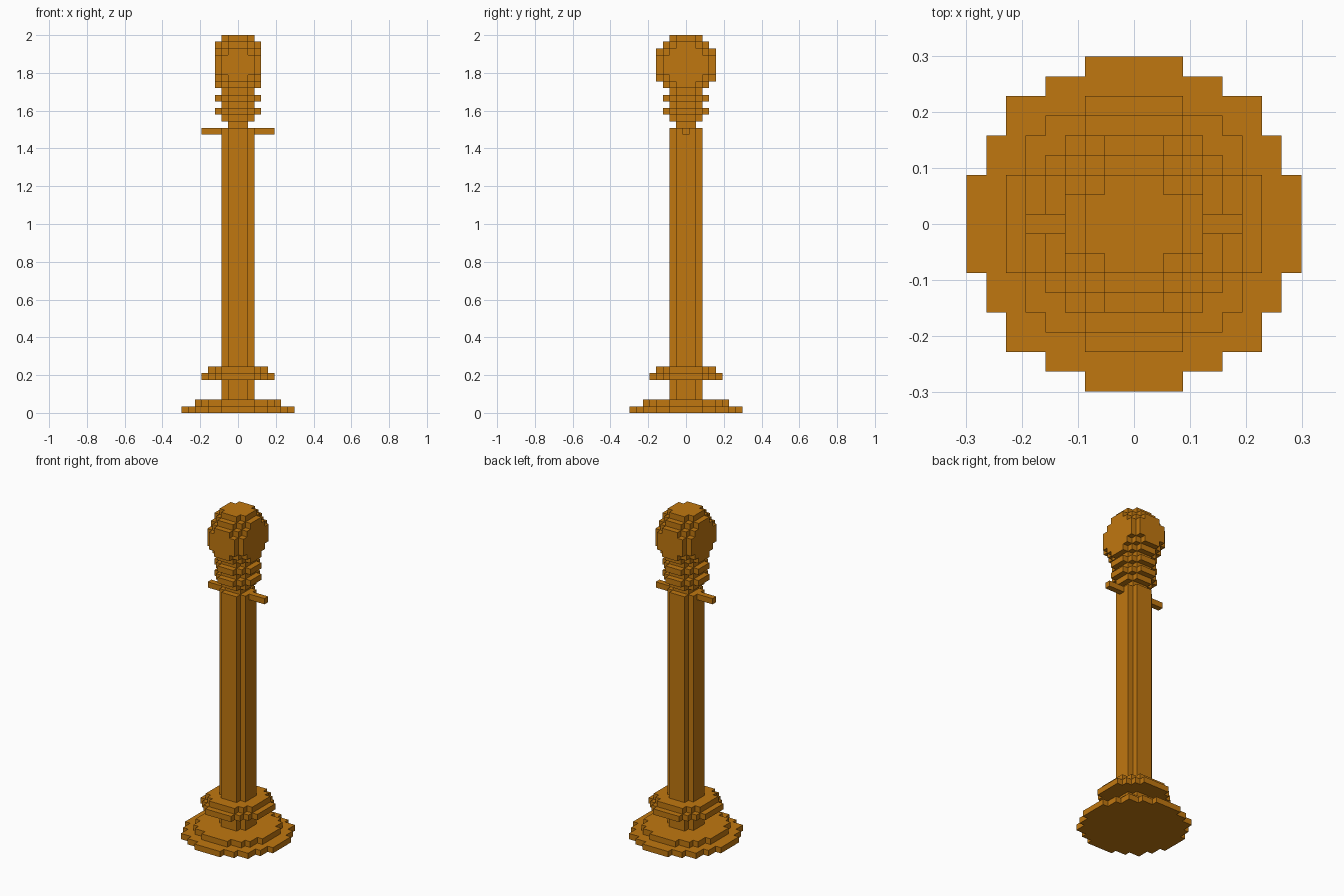
import bpy
import bmesh
import math

cube = bpy.data.objects.get("Cube")
if cube:
    bpy.data.objects.remove(cube, do_unlink=True)

U = 2 / 57  # size of one block; the post is 57 blocks tall

# Single ochre colour
ochre = bpy.data.materials.new("ochre")
ochre.use_nodes = True
colour = (0.53, 0.185, 0.005, 1)
ochre.diffuse_color = colour
bsdf = ochre.node_tree.nodes["Principled BSDF"]
bsdf.inputs["Base Color"].default_value = colour
bsdf.inputs["Roughness"].default_value = 0.8


def disc_outline(r2, x_limit):
    """Stepped outline of a blocky disc: all cells with i*i + j*j <= r2."""
    n = math.isqrt(int(r2))
    right = []
    for j in range(-n, n + 1):
        w = min(math.isqrt(int(r2 - j * j)), x_limit) + 0.5
        if right and right[-1][0] == w:
            right[-1] = (w, j + 0.5)      # extend a straight run
        else:
            right += [(w, j - 0.5), (w, j + 0.5)]
    return right + [(-x, y) for x, y in reversed(right)]


def add_prism(bm, outline, z0, z1):
    face = bm.faces.new([bm.verts.new((x * U, y * U, z0 * U)) for x, y in outline])
    top = bmesh.ops.extrude_face_region(bm, geom=[face])["geom"]
    verts = [v for v in top if isinstance(v, bmesh.types.BMVert)]
    bmesh.ops.translate(bm, verts=verts, vec=(0, 0, (z1 - z0) * U))


def make_part(name, prisms):
    bm = bmesh.new()
    for outline, z0, z1 in prisms:
        add_prism(bm, outline, z0, z1)
    bmesh.ops.recalc_face_normals(bm, faces=bm.faces)
    mesh = bpy.data.meshes.new(name)
    bm.to_mesh(mesh)
    bm.free()
    mesh.materials.append(ochre)
    obj = bpy.data.objects.new(name, mesh)
    bpy.context.collection.objects.link(obj)


# Round parts: name, radius in blocks, bottom layer, top layer
discs = [
    ("base_plate", 8.5, 0, 1),
    ("base_step", 6.5, 1, 2),
    ("lower_neck", 2.5, 2, 5),
    ("lower_collar", 5.5, 5, 6),
    ("lower_collar_step", 4.5, 6, 7),
    ("shaft", 2.5, 7, 43),
    ("upper_neck", 1.5, 43, 44),
    ("ring_seat", 2.5, 44, 45),
    ("lower_ring", 3.5, 45, 46),
    ("ring_spacer", 2.5, 46, 47),
    ("upper_ring", 3.5, 47, 48),
]
for name, radius, z0, z1 in discs:
    make_part(name, [(disc_outline(radius ** 2, 99), z0, z1)])

# Ball finial: stacked discs, flattened on its left and right sides
make_part("ball_finial", [
    (disc_outline(21.5 - k * k, 3), 52 + k, 53 + k) for k in range(-4, 5)])

# Side pegs near the top of the shaft
for name, s in (("left_peg", 1), ("right_peg", -1)):
    peg = [(s * 2.5, -0.5), (s * 5.5, -0.5), (s * 5.5, 0.5), (s * 2.5, 0.5)]
    make_part(name, [(peg, 42, 43)])
